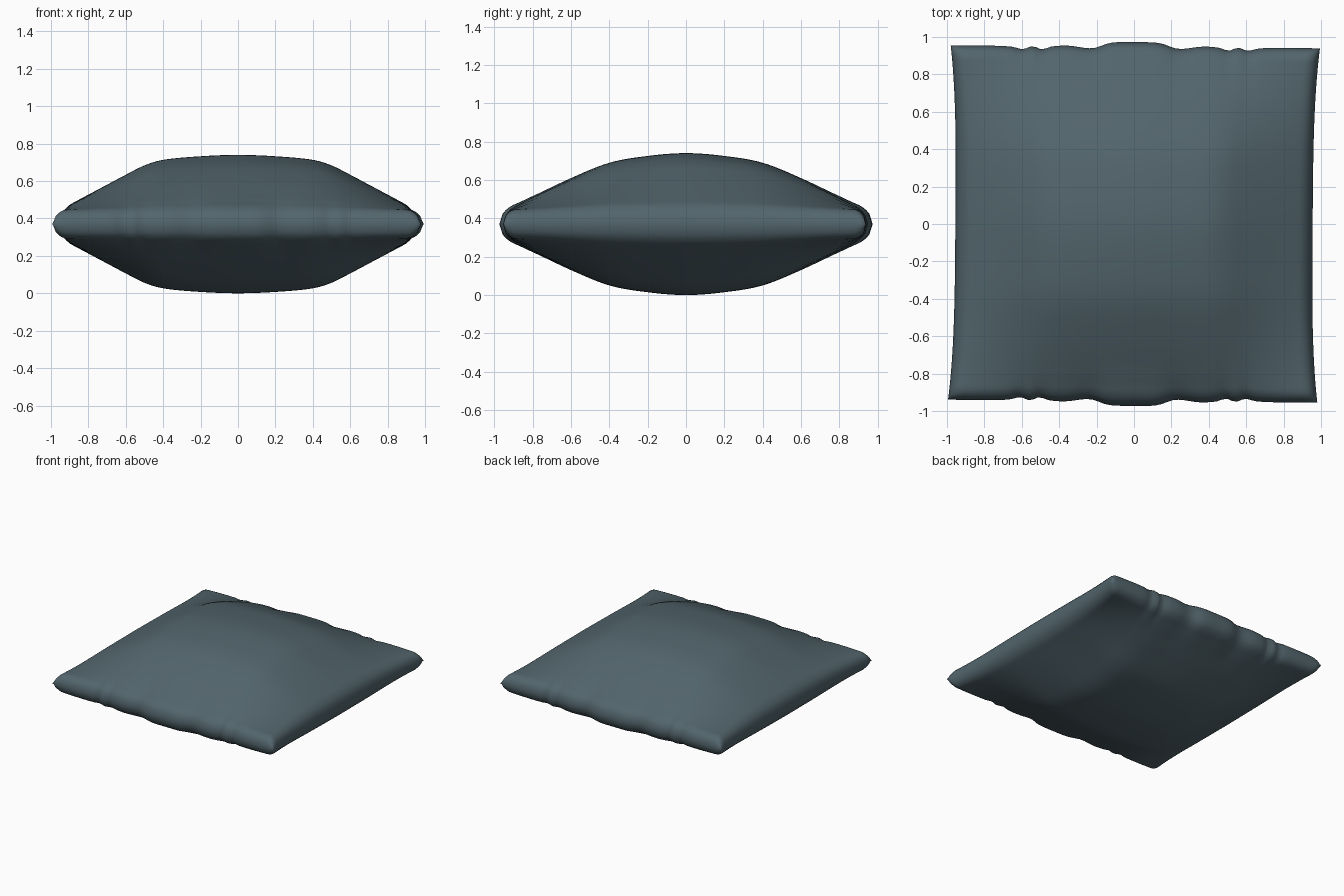
import bpy, bmesh, math

if "Cube" in bpy.data.objects:
    bpy.data.objects.remove(bpy.data.objects["Cube"])

N = 80      # cells per side
MID = 0.37  # height of the seam plane


def curve(table, t):
    """Smooth (Catmull-Rom) even interpolation of a short profile."""
    t = abs(t)
    xs = [p[0] for p in table]
    ys = [p[1] for p in table]
    for i in range(len(xs) - 1):
        if t <= xs[i + 1]:
            w = xs[i + 1] - xs[i]
            k = (t - xs[i]) / w

            def slope(j):
                if j == 0 or j == len(xs) - 1:
                    return 0 if j == 0 else (ys[j] - ys[j - 1]) / (xs[j] - xs[j - 1])
                return (ys[j + 1] - ys[j - 1]) / (xs[j + 1] - xs[j - 1])
            a, b = slope(i) * w, slope(i + 1) * w
            return ((2*k**3 - 3*k*k + 1) * ys[i] + (k**3 - 2*k*k + k) * a
                    + (-2*k**3 + 3*k*k) * ys[i + 1] + (k**3 - k*k) * b)
    return ys[-1]


# bulge profiles across the width and depth, and the puckered edge outline
BULGE_X = [(0, 1), (.2, .975), (.4, .91), (.5, .81), (.6, .64), (.7, .46), (.8, .28), (.9, .1), (.96, 0)]
BULGE_Y = [(0, 1), (.2, .95), (.4, .83), (.6, .56), (.8, .23), (.9, .05), (.95, 0)]
EDGE_Y = [(0, .972), (.13, .968), (.23, .938), (.36, .951), (.45, .945), (.50, .93), (.55, .947),
          (.60, .93), (.66, .943), (.8, .948), (1, .946)]


def rim(d):
    k = min(d / 0.07, 1)
    return math.sqrt(max(0, 1 - (1 - k) ** 2))


def spread(i):
    """Grid spacing that tightens toward the edges."""
    t = 2 * i / N - 1
    return 0.55 * t + 0.45 * math.sin(t * math.pi / 2)


def point(i, j, side):
    u, v = spread(i), spread(j)
    x = u * (0.955 + 0.032 * abs(v) ** 3.5)
    near = abs(v) ** 10
    y = v * (0.947 + (curve(EDGE_Y, x) - 0.947) * near)
    r = rim((1 - abs(u)) * 0.96) * rim((1 - abs(v)) * 0.95)
    h = 0.075 * r + 0.295 * max(0, curve(BULGE_X, x)) * max(0, curve(BULGE_Y, v * .95))
    # small creases by the front and back seams
    h += (curve(EDGE_Y, x) - 0.947) * 0.5 * near * r
    return (x + 0.0075 * y, y - 0.0075 * x, MID + side * h)


# cushion: two bulging sheets sharing one seam
bm = bmesh.new()
top = {(i, j): bm.verts.new(point(i, j, 1)) for i in range(N + 1) for j in range(N + 1)}
bottom = {}
for (i, j), v in top.items():
    if i in (0, N) or j in (0, N):
        v.co.z = MID
        bottom[i, j] = v
    else:
        bottom[i, j] = bm.verts.new(point(i, j, -1))
for i in range(N):
    for j in range(N):
        q = [(i, j), (i + 1, j), (i + 1, j + 1), (i, j + 1)]
        bm.faces.new([top[k] for k in q])
        bm.faces.new([bottom[k] for k in reversed(q)])
mesh = bpy.data.meshes.new("cushion")
bm.to_mesh(mesh)
bm.free()
mesh.shade_smooth()
cushion = bpy.data.objects.new("cushion", mesh)
bpy.context.collection.objects.link(cushion)

fabric = bpy.data.materials.new("slate teal fabric")
fabric.diffuse_color = (0.085, 0.13, 0.15, 1)
fabric.use_nodes = True
fabric.node_tree.nodes["Principled BSDF"].inputs["Base Color"].default_value = fabric.diffuse_color
mesh.materials.append(fabric)
